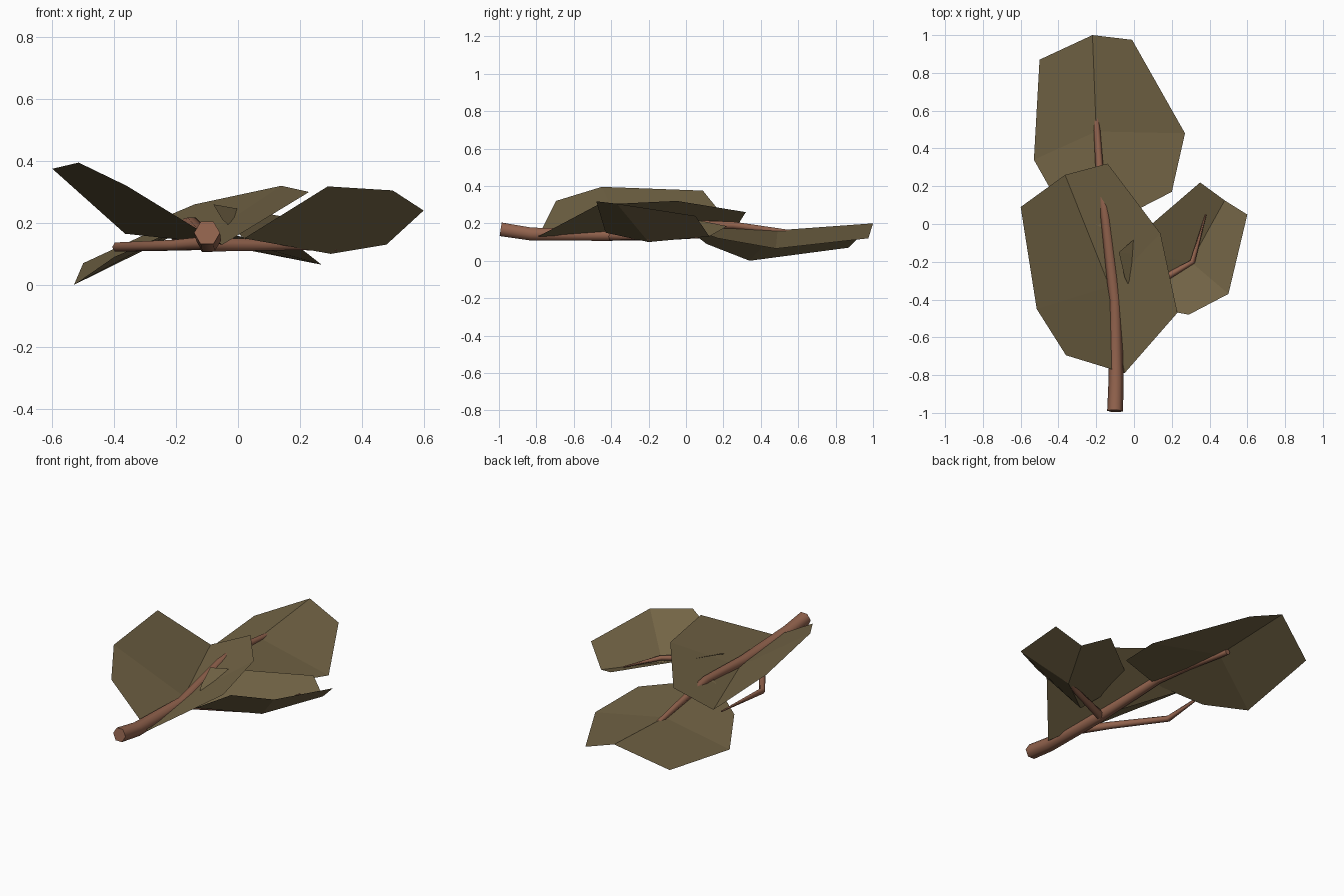
import bpy, bmesh, math
from mathutils import Vector

if "Cube" in bpy.data.objects:
    bpy.data.objects.remove(bpy.data.objects["Cube"])


def material(name, rgb):
    m = bpy.data.materials.new(name)
    m.diffuse_color = (*rgb, 1)
    m.use_nodes = True
    m.node_tree.nodes["Principled BSDF"].inputs["Base Color"].default_value = m.diffuse_color
    return m


LEAF = material("dry_olive_leaf", (0.17, 0.127, 0.06))
BARK = material("reddish_bark", (0.29, 0.125, 0.075))


def finish(name, bm, mat):
    me = bpy.data.meshes.new(name)
    bm.to_mesh(me)
    bm.free()
    me.materials.append(mat)
    ob = bpy.data.objects.new(name, me)
    bpy.context.collection.objects.link(ob)
    return ob


def tube(name, path, sides=6):
    """Tapered six-sided stem along (x, y, z, radius) points, capped at both ends."""
    bm = bmesh.new()
    pts = [Vector(p[:3]) for p in path]
    rings = []
    for i, p in enumerate(pts):
        d = (pts[min(i + 1, len(pts) - 1)] - pts[max(i - 1, 0)]).normalized()
        side = d.cross(Vector((0, 0, 1))).normalized()
        up = side.cross(d)
        r = path[i][3]
        rings.append([bm.verts.new(p + r * (math.cos(a) * side + math.sin(a) * up))
                      for a in (k * math.tau / sides for k in range(sides))])
    for a, b in zip(rings, rings[1:]):
        for k in range(sides):
            n = (k + 1) % sides
            bm.faces.new((a[k], a[n], b[n], b[k])).smooth = True
    bm.faces.new(rings[0])
    bm.faces.new(rings[-1])
    bmesh.ops.recalc_face_normals(bm, faces=bm.faces)
    # crisp rims round the cut ends
    for e in bm.edges:
        if any(len(f.verts) == sides for f in e.link_faces):
            e.smooth = False
    return finish(name, bm, BARK)


def leaf(name, rib, left, right):
    """Folded leaf: base, middle and tip of the rib, three edge points per side."""
    bm = bmesh.new()
    base, mid, tip = [bm.verts.new(p) for p in rib]
    for edge in (left, right):
        e = [bm.verts.new(p) for p in edge]
        for f in ((base, e[0], e[1], mid), (mid, e[1], e[2], tip)):
            bm.faces.new(f)
    for f in bm.faces:
        f.normal_update()
        if f.normal.z < 0:
            f.normal_flip()
    return finish(name, bm, LEAF)


# main branch and its two side twigs
tube("main_branch", [(-0.10, -0.99, 0.168, 0.042), (-0.095, -0.83, 0.143, 0.04),
                     (-0.10, -0.40, 0.135, 0.033), (-0.15, 0.03, 0.195, 0.026),
                     (-0.18, 0.25, 0.19, 0.022), (-0.20, 0.56, 0.15, 0.016)])
tube("left_twig", [(-0.09, -0.62, 0.135, 0.025), (-0.20, -0.44, 0.128, 0.02),
                   (-0.39, -0.17, 0.122, 0.017), (-0.37, 0.19, 0.13, 0.004)])
tube("right_twig", [(-0.10, -0.40, 0.13, 0.026), (0.19, -0.27, 0.128, 0.018),
                    (0.31, -0.20, 0.122, 0.014), (0.38, 0.05, 0.145, 0.004)])

# back leaf, drooping at its sides
leaf("back_leaf",
     [(-0.17, -0.02, 0.19), (-0.20, 0.49, 0.163), (-0.22, 1.0, 0.20)],
     [(-0.40, 0.11, 0.09), (-0.53, 0.34, 0.0), (-0.50, 0.87, 0.07)],
     [(0.20, 0.17, 0.12), (0.27, 0.48, 0.065), (-0.01, 0.975, 0.12)])

# large front leaf, folded upward into a valley
leaf("front_leaf",
     [(-0.05, -0.79, 0.13), (-0.13, -0.33, 0.14), (-0.365, 0.26, 0.165)],
     [(-0.36, -0.695, 0.32), (-0.515, -0.45, 0.395), (-0.60, 0.09, 0.375)],
     [(0.23, -0.47, 0.30), (0.14, -0.05, 0.32), (-0.14, 0.32, 0.26)])

# small right leaf, whose inner edge pokes through the front leaf
leaf("right_leaf",
     [(0.02, -0.43, 0.15), (0.30, -0.20, 0.10), (0.48, 0.125, 0.13)],
     [(-0.05, -0.28, 0.21), (-0.08, -0.15, 0.26), (0.35, 0.22, 0.185)],
     [(0.29, -0.48, 0.318), (0.50, -0.37, 0.305), (0.60, 0.05, 0.24)])
